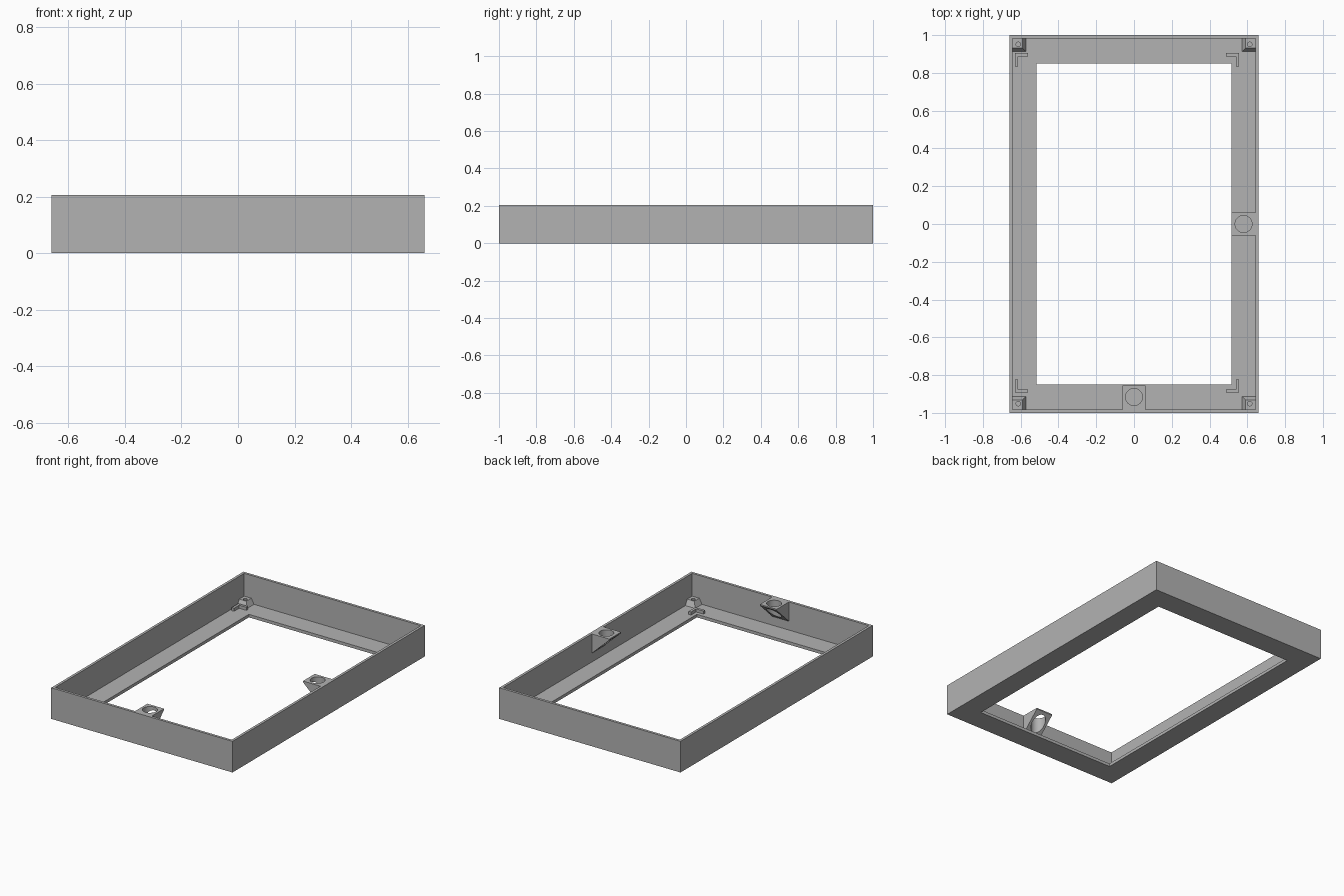
import bpy, bmesh, math

if "Cube" in bpy.data.objects:
    bpy.data.objects.remove(bpy.data.objects["Cube"])

WX, WY, H = 0.66, 1.0, 0.205      # outer half sizes and height
T, FLOOR = 0.017, 0.02            # wall and floor thickness
OX, OY = 0.516, 0.85              # half size of the window opening
IX, IY = WX - T, WY - T

grey = bpy.data.materials.new("grey plastic")
grey.diffuse_color = (0.45, 0.45, 0.45, 1)
grey.use_nodes = True
grey.node_tree.nodes["Principled BSDF"].inputs["Base Color"].default_value = grey.diffuse_color


def finish(name, bm):
    bmesh.ops.recalc_face_normals(bm, faces=bm.faces[:])
    me = bpy.data.meshes.new(name)
    bm.to_mesh(me)
    bm.free()
    me.materials.append(grey)
    ob = bpy.data.objects.new(name, me)
    bpy.context.collection.objects.link(ob)
    return ob


def prism(name, pts, offset):
    """Extrude a planar 3D outline by an offset vector."""
    bm = bmesh.new()
    face = bm.faces.new([bm.verts.new(p) for p in pts])
    ext = bmesh.ops.extrude_face_region(bm, geom=[face])
    bmesh.ops.translate(bm, vec=offset,
                        verts=[g for g in ext["geom"] if isinstance(g, bmesh.types.BMVert)])
    return finish(name, bm)


def drill(ob, x, y, z0, z1, r, sides):
    """Cut a vertical round hole."""
    bpy.ops.mesh.primitive_cylinder_add(vertices=sides, radius=r, depth=z1 - z0,
                                        location=(x, y, (z0 + z1) / 2))
    cutter = bpy.context.object
    cutter.data.materials.append(grey)
    mod = ob.modifiers.new("hole", "BOOLEAN")
    mod.operation, mod.solver, mod.object = "DIFFERENCE", "EXACT", cutter
    bpy.context.view_layer.objects.active = ob
    bpy.ops.object.modifier_apply(modifier=mod.name)
    bpy.data.objects.remove(cutter, do_unlink=True)
    bpy.ops.object.select_all(action="DESELECT")
    ob.select_set(True)
    bpy.ops.object.shade_smooth_by_angle(angle=math.radians(30))


# Frame: rectangular rings joined into a closed tray with a window
bm = bmesh.new()
rings = [[bm.verts.new((sx * hx, sy * hy, z))
          for sx, sy in ((-1, -1), (1, -1), (1, 1), (-1, 1))]
         for hx, hy, z in ((WX, WY, 0), (WX, WY, H), (IX, IY, H),
                           (IX, IY, FLOOR), (OX, OY, FLOOR), (OX, OY, 0))]
for a, b in zip(rings, rings[1:] + rings[:1]):
    for i in range(4):
        j = (i + 1) % 4
        bm.faces.new((a[i], a[j], b[j], b[i]))
finish("frame", bm)

# Wedge brackets hanging from the front and right wall tops
D, TIP, HALF = 0.127, 0.008, 0.061
wedge = ((0, H), (D, H), (D, H - TIP), (0, H - TIP - D + 0.008))
front = prism("front_bracket", [(-HALF, -IY + d, z) for d, z in wedge], (2 * HALF, 0, 0))
drill(front, 0, -0.916, 0, 0.3, 0.045, 40)
right = prism("right_bracket", [(IX - d, -HALF, z) for d, z in wedge], (0, 2 * HALF, 0))
drill(right, 0.58, 0, 0, 0.3, 0.045, 40)

for sx, side in ((-1, "left"), (1, "right")):
    for sy, end in ((-1, "front"), (1, "back")):
        # Corner screw post with two sloped inner sides
        bm = bmesh.new()
        loops = []
        for size, z in ((0.071, FLOOR), (0.052, 0.055)):
            loops.append([bm.verts.new((sx * (IX - u * size), sy * (IY - v * size), z))
                          for u, v in ((0, 0), (1, 0), (1, 1), (0, 1))])
        for loop in loops:
            bm.faces.new(loop)
        for i in range(4):
            j = (i + 1) % 4
            bm.faces.new((loops[0][i], loops[0][j], loops[1][j], loops[1][i]))
        post = finish(f"{end}_{side}_post", bm)
        drill(post, sx * 0.613, sy * 0.951, 0.025, 0.1, 0.012, 20)

        # L-shaped locating ridge, set off centre on the floor
        cx, cy = -0.037 + sx * 0.593, 0.006 + sy * 0.898
        L, W = 0.07, 0.017
        outline = ((0, 0), (L, 0), (L, W), (W, W), (W, L), (0, L))
        prism(f"{end}_{side}_ridge",
              [(cx - sx * u, cy - sy * v, FLOOR) for u, v in outline], (0, 0, 0.02))
